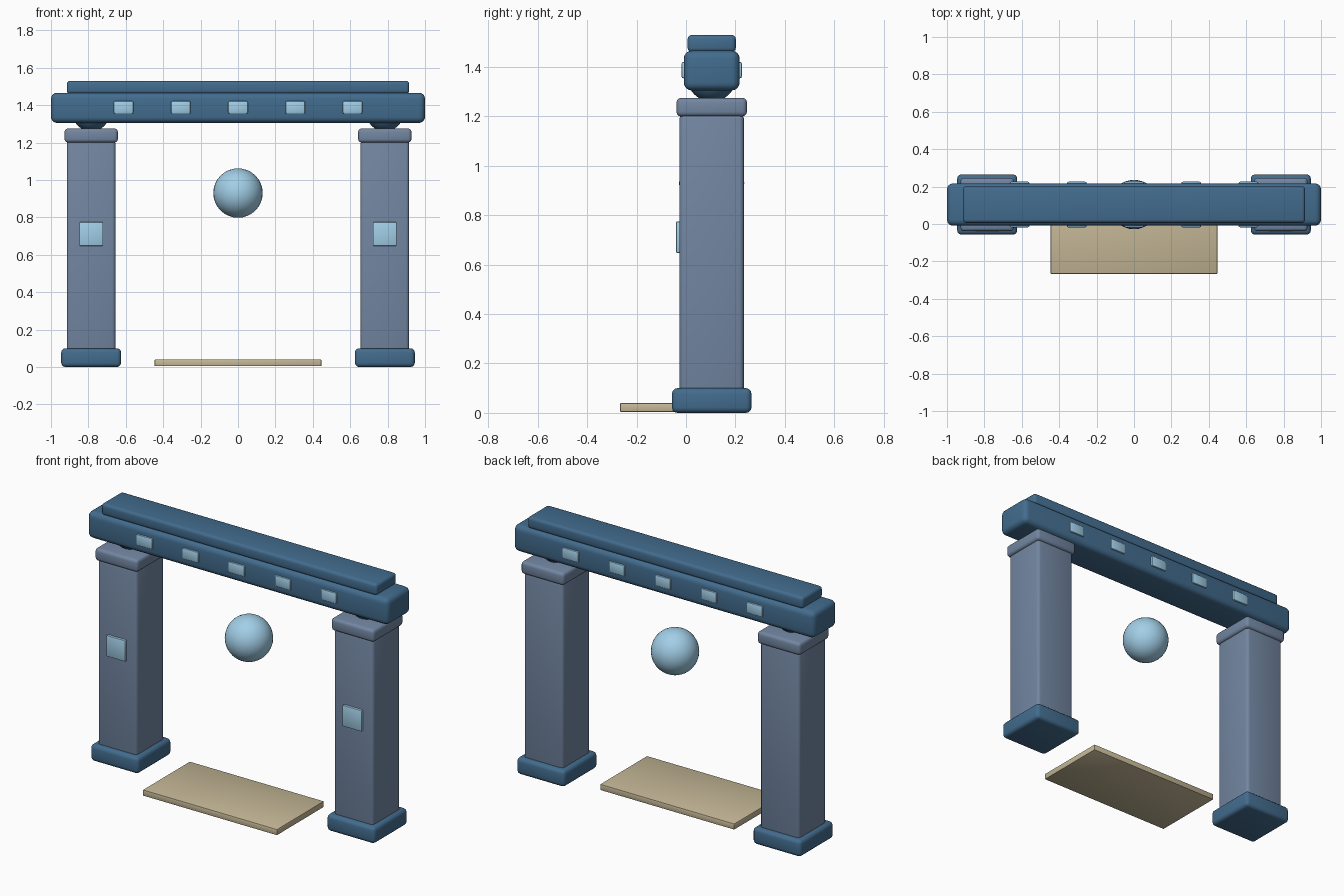
import bpy, math

if "Cube" in bpy.data.objects:
    bpy.data.objects.remove(bpy.data.objects["Cube"])

YC = 0.104  # depth centre of the gate


def material(name, rgb):
    m = bpy.data.materials.new(name)
    m.diffuse_color = (*rgb, 1)
    m.use_nodes = True
    m.node_tree.nodes["Principled BSDF"].inputs["Base Color"].default_value = m.diffuse_color
    return m


BLUE = material("dark_blue", (0.055, 0.15, 0.27))
STONE = material("grey_blue", (0.17, 0.24, 0.36))
GLOW = material("light_blue", (0.36, 0.62, 0.80))
SAND = material("sand", (0.56, 0.48, 0.31))


def box(name, x, y, z, mat, bevel, segments=3):
    """Rounded box from (min, max) ranges on each axis."""
    bpy.ops.mesh.primitive_cube_add(size=1, location=[sum(r) / 2 for r in (x, y, z)])
    ob = bpy.context.object
    ob.name = name
    ob.scale = [r[1] - r[0] for r in (x, y, z)]
    bpy.ops.object.transform_apply(location=False, rotation=False, scale=True)
    mod = ob.modifiers.new("rounded_edges", "BEVEL")
    mod.width, mod.segments = bevel, segments
    ob.data.materials.append(mat)
    bpy.ops.object.modifier_apply(modifier=mod.name)
    bpy.ops.object.shade_smooth_by_angle(angle=math.radians(35))
    return ob


def ball(name, loc, radius, mat):
    bpy.ops.mesh.primitive_uv_sphere_add(segments=32, ring_count=16, radius=radius, location=loc)
    ob = bpy.context.object
    ob.name = name
    ob.data.materials.append(mat)
    bpy.ops.object.shade_smooth()


def around(c, size):
    return (c - size / 2, c + size / 2)


# Two pillars with base, cap, bearing ball and front panel
for side, x in (("left", -0.785), ("right", 0.785)):
    box(f"{side}_base", around(x, 0.32), around(YC, 0.322), (0, 0.1), BLUE, 0.022)
    box(f"{side}_pillar", around(x, 0.26), around(YC, 0.26), (0.01, 1.21), STONE, 0.018)
    box(f"{side}_cap", around(x, 0.285), around(YC, 0.285), (1.2, 1.275), STONE, 0.018)
    ball(f"{side}_bearing", (x, YC, 1.36), 0.1, BLUE)
    box(f"{side}_panel", around(x, 0.126), (-0.04, -0.01), (0.648, 0.774), GLOW, 0.003, 2)

# Lintel with a slab on top
box("lintel", (-1, 1), around(YC, 0.226), (1.305, 1.466), BLUE, 0.032, 4)
box("top_slab", (-0.915, 0.915), around(YC, 0.195), (1.46, 1.53), BLUE, 0.017)

# Lights along both faces of the lintel
for i in range(5):
    for face, y in (("front", -0.001), ("back", 2 * YC + 0.001)):
        box(f"{face}_light_{i + 1}", around((i - 2) * 0.306, 0.106), around(y, 0.034),
            (1.354, 1.421), GLOW, 0.008, 2)

# Floating orb and doorstep
ball("orb", (0, YC, 0.93), 0.132, GLOW)
box("doorstep", (-0.446, 0.446), (-0.267, 0.179), (0.004, 0.04), SAND, 0.004, 2)
